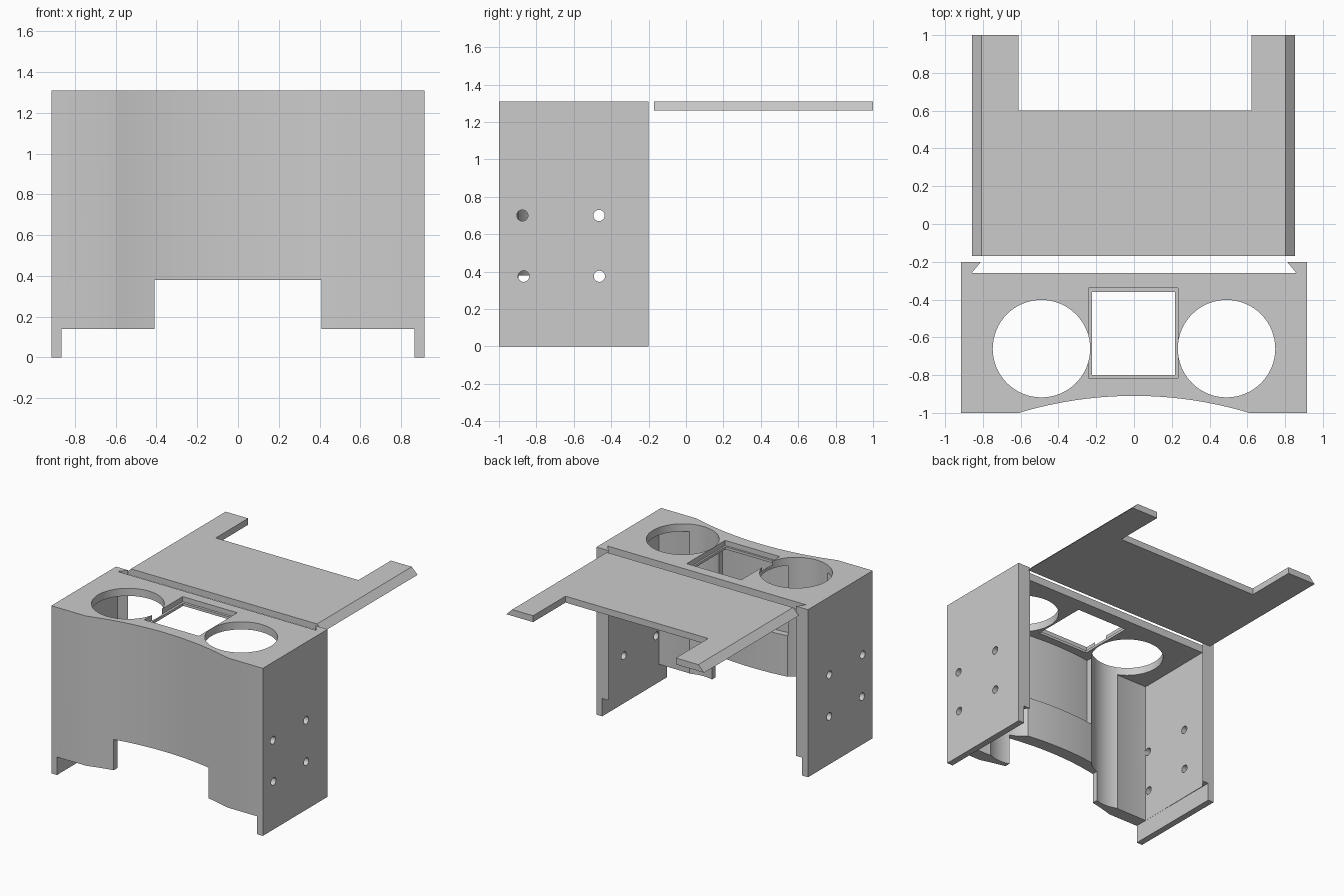
import bpy, bmesh, math

if "Cube" in bpy.data.objects:
    bpy.data.objects.remove(bpy.data.objects["Cube"])

grey = bpy.data.materials.new("plain_grey")
grey.diffuse_color = (0.6, 0.6, 0.6, 1)
grey.use_nodes = True
grey.node_tree.nodes["Principled BSDF"].inputs["Base Color"].default_value = grey.diffuse_color


def prism(name, pts, z0, z1):
    """Extrude a counter-clockwise outline from z0 to z1."""
    bm = bmesh.new()
    low = [bm.verts.new((x, y, z0)) for x, y in pts]
    high = [bm.verts.new((x, y, z1)) for x, y in pts]
    n = len(pts)
    bm.faces.new(low[::-1])
    bm.faces.new(high)
    for i in range(n):
        j = (i + 1) % n
        bm.faces.new((low[i], low[j], high[j], high[i]))
    mesh = bpy.data.meshes.new(name)
    bm.to_mesh(mesh)
    bm.free()
    obj = bpy.data.objects.new(name, mesh)
    bpy.context.collection.objects.link(obj)
    mesh.materials.append(grey)
    return obj


def rect(x0, x1, y0, y1):
    return [(x0, y0), (x1, y0), (x1, y1), (x0, y1)]


def circle(cx, cy, r, n):
    return [(cx + r * math.cos(2 * math.pi * i / n),
             cy + r * math.sin(2 * math.pi * i / n)) for i in range(n)]


def arc_y(x):
    """Front face depth: shallow concave arc between flat ends."""
    if abs(x) >= 0.61:
        return -1.0
    radius = 2.11
    return max(-1.0, -0.91 - (radius - math.sqrt(radius ** 2 - x * x)))


def front_curve(half, offset, n=40):
    xs = [-0.61 + 1.22 * i / n for i in range(n + 1)]
    xs = [-half] + [x for x in xs if abs(x) < half - 0.001] + [half]
    return [(x, arc_y(x) + offset) for x in xs]


def cut(target, cutter):
    mod = target.modifiers.new("cut", 'BOOLEAN')
    mod.operation = 'DIFFERENCE'
    mod.solver = 'EXACT'
    mod.object = cutter
    bpy.context.view_layer.objects.active = target
    bpy.ops.object.modifier_apply(modifier=mod.name)
    bpy.data.objects.remove(cutter)


# Housing block with the curved front
housing = prism("housing", front_curve(0.915, 0) + [(0.915, -0.2), (-0.915, -0.2)], 0, 1.31)

# Hollow inside, leaving dovetail lips along the back edges
slot = [(0.86, -0.26), (0.81, -0.2), (0.81, -0.1),
        (-0.81, -0.1), (-0.81, -0.2), (-0.86, -0.26)]
cut(housing, prism("cavity", front_curve(0.865, 0.1) + slot, 0.1, 1.25))
cut(housing, prism("lid_slot", slot[::-1][:1] + slot[:5], 1.2, 1.5))
cut(housing, prism("thin_upper_wall", front_curve(0.3, 0.05) + [(0.3, -0.5), (-0.3, -0.5)], 0.7, 1.25))

# Raised lower edge and central front notch
cut(housing, prism("underside", rect(-0.865, 0.865, -1.5, 0), -0.5, 0.14))
cut(housing, prism("front_notch", rect(-0.41, 0.41, -1.5, -0.6), -0.5, 0.38))

# Round openings, square window and its shallow rebate
for s in (-1, 1):
    cut(housing, prism("round_opening", circle(s * 0.49, -0.66, 0.258, 64), -0.5, 1.6))
cut(housing, prism("window", rect(-0.222, 0.218, -0.8, -0.36), 1.1, 1.6))
cut(housing, prism("window_rebate", rect(-0.24, 0.232, -0.815, -0.34), 1.27, 1.6))

# Screw holes through both side walls
for y, z in ((-0.875, 0.70), (-0.465, 0.70), (-0.868, 0.375), (-0.463, 0.375)):
    for s in (-1, 1):
        hole = prism("screw_hole", circle(0, 0, 0.03, 24), -0.04, 0.04)
        hole.rotation_euler = (0, math.pi / 2, 0)
        hole.location = (s * 0.89, y, z)
        bpy.context.view_layer.update()
        cut(housing, hole)

# Sliding lid with bevelled long edges and an open rear notch
lid = prism("sliding_lid", rect(-0.857, 0.853, -0.17, 1.0), 1.26, 1.31)
for v in lid.data.vertices:
    if v.co.z > 1.3:
        v.co.x -= math.copysign(0.05, v.co.x)
cut(lid, prism("lid_notch", rect(-0.612, 0.622, 0.6, 1.5), 1.1, 1.5))

# Smooth the curves, keep the edges crisp
for obj in (housing, lid):
    bpy.ops.object.select_all(action='DESELECT')
    obj.select_set(True)
    bpy.context.view_layer.objects.active = obj
    bpy.ops.object.shade_smooth_by_angle(angle=math.radians(30))
